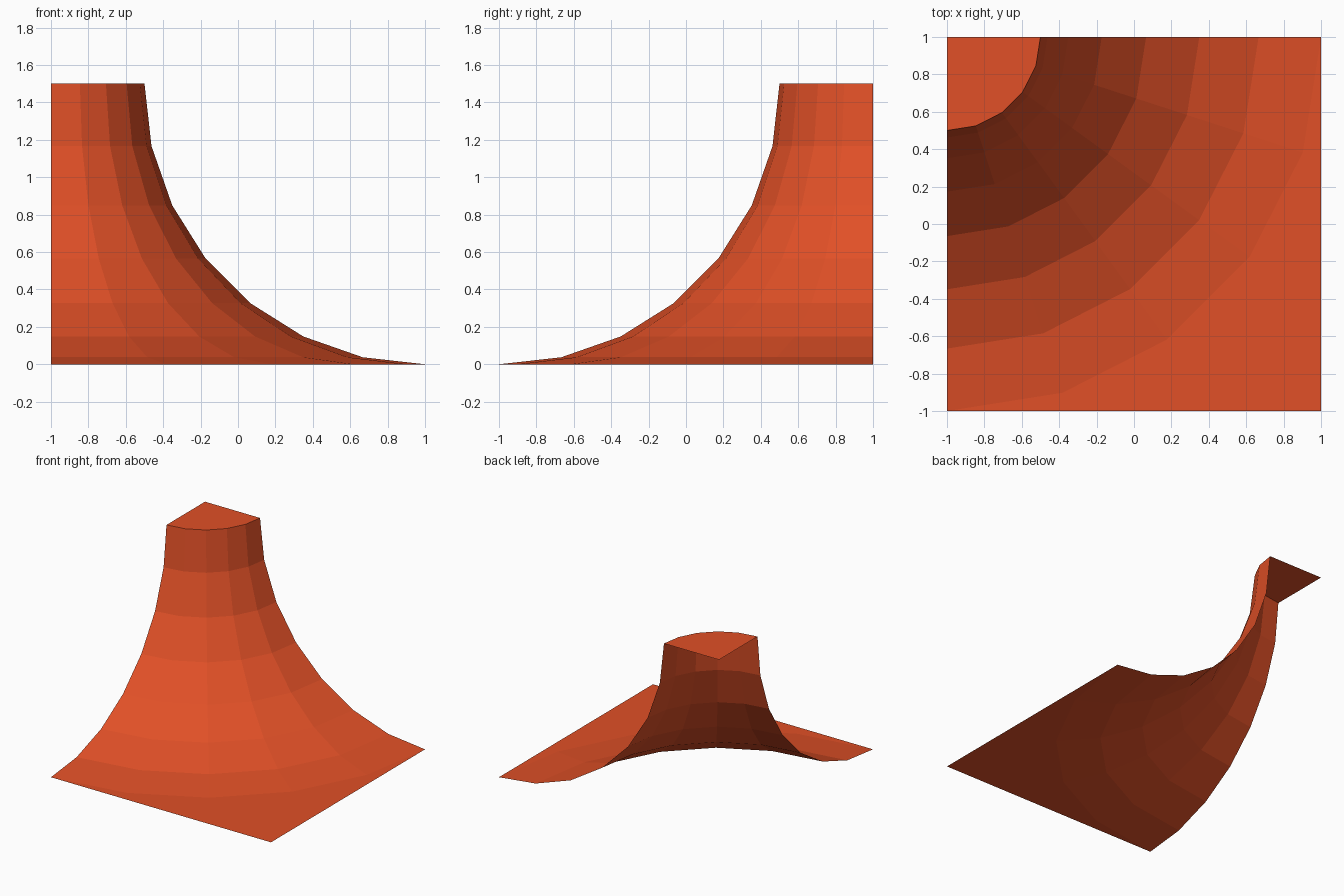
import bpy, bmesh
from math import sin, cos, pi

if "Cube" in bpy.data.objects:
    bpy.data.objects.remove(bpy.data.objects["Cube"], do_unlink=True)

SIDES, STEPS = 5, 7        # facets around the quarter turn, steps down the slope
RADIUS = 1.5               # radius of the concave slope
CX, CY = -1.0, 1.0         # axis of the quarter turn

color = (0.75, 0.08, 0.02, 1.0)
mat = bpy.data.materials.new("orange_red")
mat.use_nodes = True
mat.diffuse_color = color
bsdf = mat.node_tree.nodes["Principled BSDF"]
bsdf.inputs["Base Color"].default_value = color
bsdf.inputs["Roughness"].default_value = 0.8


def make_object(name, bm):
    mesh = bpy.data.meshes.new(name)
    bm.to_mesh(mesh)
    bm.free()
    mesh.materials.append(mat)
    obj = bpy.data.objects.new(name, mesh)
    bpy.context.collection.objects.link(obj)
    return obj


def ring(bm, r, z):
    """Quarter ring of vertices around the corner axis."""
    angles = [-pi / 2 + pi / 2 * i / SIDES for i in range(SIDES + 1)]
    return [bm.verts.new((CX + r * cos(a), CY + r * sin(a), z)) for a in angles]


# Concave slope, open underneath
bm = bmesh.new()
rings = []
for k in range(STEPS + 1):
    t = pi / 2 * k / STEPS
    rings.append(ring(bm, 2 - RADIUS * cos(t), RADIUS - RADIUS * sin(t)))
for upper, lower in zip(rings, rings[1:]):
    for i in range(SIDES):
        bm.faces.new((upper[i], lower[i], lower[i + 1], upper[i + 1]))

# Flat quarter-round top
axis = bm.verts.new((CX, CY, RADIUS))
for i in range(SIDES):
    bm.faces.new((axis, rings[0][i], rings[0][i + 1]))

# Flat ground corner outside the slope
corner = bm.verts.new((1, -1, 0))
for i in range(SIDES):
    bm.faces.new((corner, rings[-1][i + 1], rings[-1][i]))

make_object("quarter_ramp", bm)
